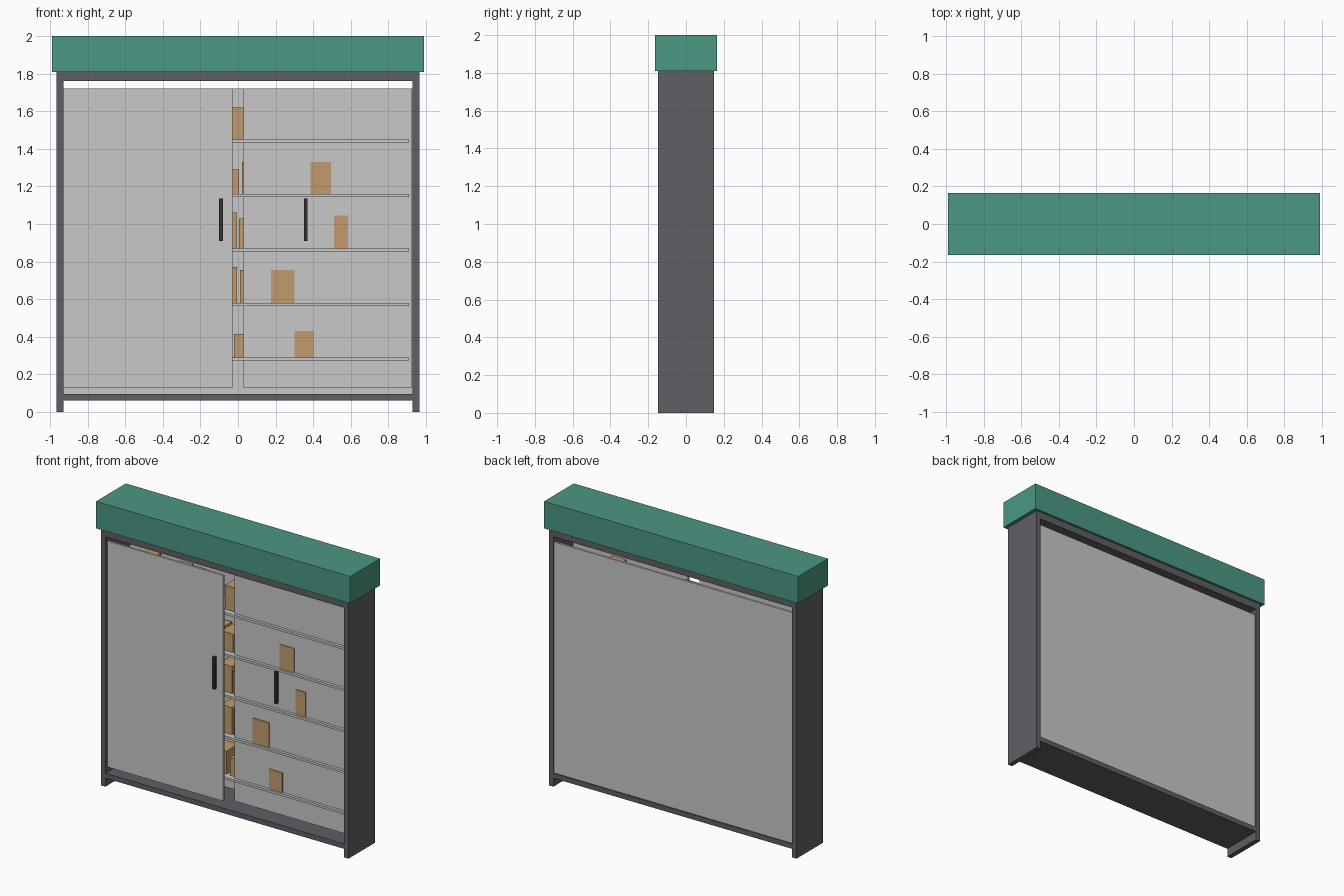
import bpy
import random

random.seed(4)

default = bpy.data.objects.get("Cube")
if default:
    bpy.data.objects.remove(default, do_unlink=True)


def material(name, rgb):
    mat = bpy.data.materials.new(name)
    mat.use_nodes = True
    mat.diffuse_color = (*rgb, 1)
    bsdf = mat.node_tree.nodes["Principled BSDF"]
    bsdf.inputs["Base Color"].default_value = (*rgb, 1)
    return mat


teal = material("teal", (0.07, 0.31, 0.23))
dark_grey = material("dark grey", (0.117, 0.112, 0.13))
light_grey = material("light grey", (0.57, 0.58, 0.57))
cardboard = material("cardboard", (0.54, 0.33, 0.15))
black = material("black", (0.034, 0.034, 0.037))


def block(name, xs, ys, zs, mat):
    """Box spanning the given ranges on each axis."""
    spans = (xs, ys, zs)
    bpy.ops.mesh.primitive_cube_add(size=1, location=[(a + b) / 2 for a, b in spans])
    obj = bpy.context.object
    obj.name = name
    obj.scale = [b - a for a, b in spans]
    bpy.ops.object.transform_apply(location=False, rotation=False, scale=True)
    obj.data.materials.append(mat)
    return obj


# Header and outer frame
depth = (-0.148, 0.148)
block("header", (-0.99, 0.99), (-0.165, 0.165), (1.81, 2.0), teal)
block("right_post", (-0.965, -0.93), depth, (0, 1.81), dark_grey)
block("left_post", (0.93, 0.965), depth, (0, 1.81), dark_grey)
block("top_rail", (-0.93, 0.93), depth, (1.76, 1.81), dark_grey)
block("floor_board", (-0.93, 0.93), depth, (0.06, 0.095), dark_grey)

# Back panel and the two sliding doors on separate tracks
block("back_panel", (-0.93, 0.93), (0.125, 0.14), (0.095, 1.72), light_grey)
block("front_door", (-0.93, -0.03), (-0.125, -0.11), (0.13, 1.72), light_grey)
block("rear_door", (0.03, 0.925), (-0.08, -0.065), (0.13, 1.72), light_grey)

# Door handles
block("front_door_handle", (-0.1, -0.08), (-0.145, -0.125), (0.91, 1.135), black)
block("rear_door_handle", (0.35, 0.37), (-0.1, -0.08), (0.91, 1.135), black)

# Shelf tops, each with its placed cartons: left, right, height, front
BEHIND, PROUD = -0.06, -0.086
shelves = [
    (0.29, [(-0.02, 0.07, 0.125, BEHIND), (0.30, 0.405, 0.14, PROUD)]),
    (0.58, [(-0.09, -0.005, 0.19, BEHIND), (0.01, 0.1, 0.175, BEHIND), (0.175, 0.30, 0.175, PROUD)]),
    (0.87, [(-0.1, -0.005, 0.19, BEHIND), (0.005, 0.1, 0.16, BEHIND), (0.51, 0.585, 0.175, PROUD)]),
    (1.16, [(-0.09, 0.005, 0.13, BEHIND), (0.02, 0.11, 0.17, BEHIND), (0.385, 0.495, 0.17, PROUD)]),
    (1.45, [(-0.06, 0.04, 0.17, BEHIND)]),
]

for level, (top, placed) in enumerate(shelves, 1):
    block(f"shelf_{level}", (-0.91, 0.91), (-0.1, 0.12), (top - 0.016, top), light_grey)
    for x0, x1, height, front in placed:
        block("carton", (x0, x1), (front, front + 0.13), (top, top + height), cardboard)

    # Loose cartons filling the rest of the shelf
    x = -0.89
    while x < 0.78:
        width = random.uniform(0.07, 0.12)
        clash = [p for p in placed if x < p[1] + 0.01 and x + width > p[0] - 0.01]
        if clash:
            x = max(p[1] for p in clash) + 0.015
            continue
        front = random.uniform(-0.06, -0.03)
        height = random.uniform(0.12, 0.19)
        block("carton", (x, x + width), (front, front + 0.13), (top, top + height), cardboard)
        x += width + random.uniform(0.01, 0.05)
